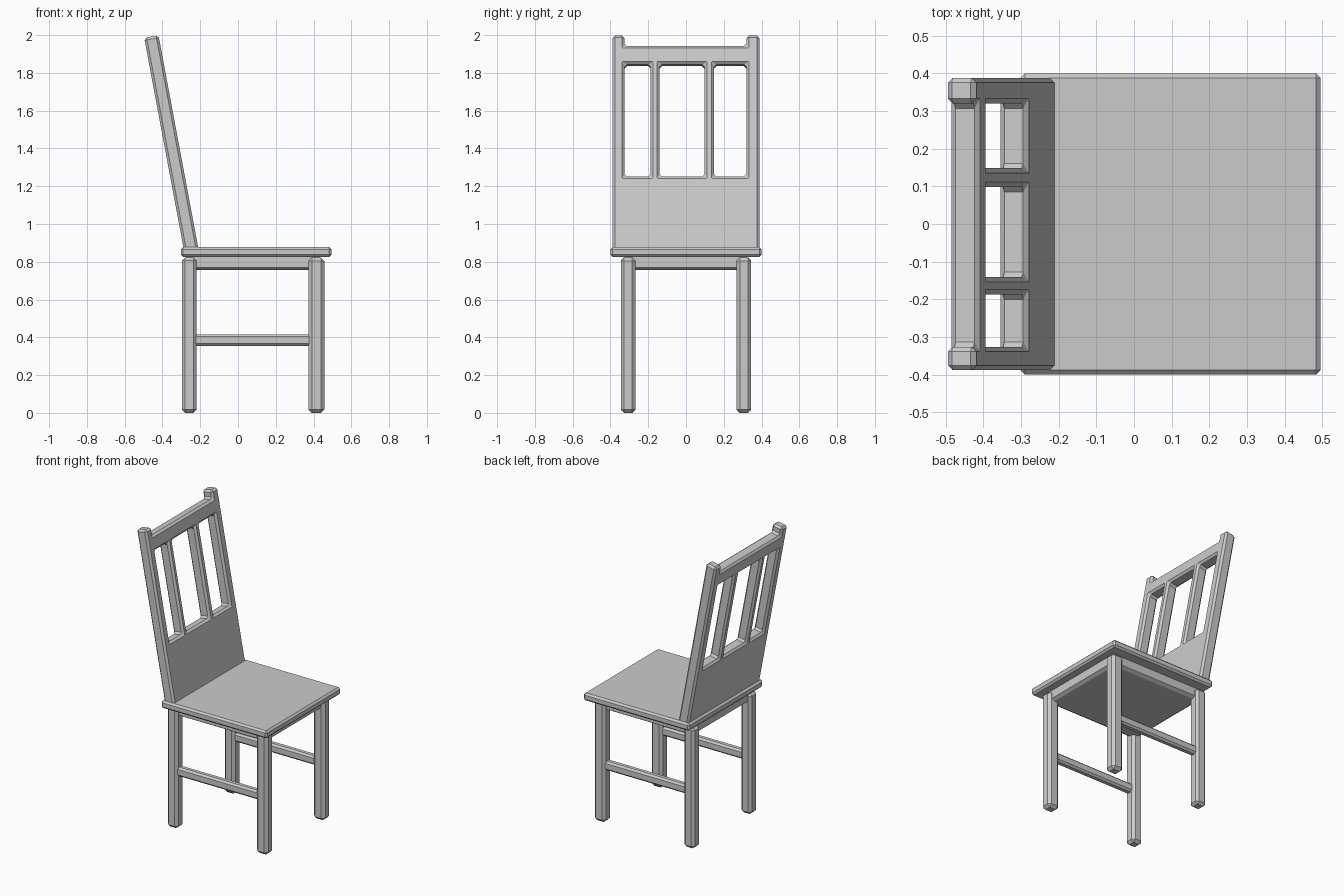
import bpy, bmesh
from math import radians, cos

if "Cube" in bpy.data.objects:
    bpy.data.objects.remove(bpy.data.objects["Cube"])

def finish(name, bm, bevel):
    bmesh.ops.recalc_face_normals(bm, faces=bm.faces)
    me = bpy.data.meshes.new(name)
    bm.to_mesh(me)
    bm.free()
    ob = bpy.data.objects.new(name, me)
    bpy.context.collection.objects.link(ob)
    if bevel:
        mod = ob.modifiers.new("chamfer", 'BEVEL')
        mod.width = bevel
        mod.segments = 1
        mod.limit_method = 'ANGLE'
        mod.angle_limit = radians(30)
    return ob

def cube(bm, x, y, z):
    verts = bmesh.ops.create_cube(bm, size=1)["verts"]
    for v in verts:
        for i, (lo, hi) in enumerate((x, y, z)):
            v.co[i] = hi if v.co[i] > 0 else lo

def box(name, x, y, z, bevel):
    bm = bmesh.new()
    cube(bm, x, y, z)
    return finish(name, bm, bevel)

# Seat
box("seat", (-0.302, 0.495), (-0.4, 0.4), (0.826, 0.878), 0.012)

# Legs and side stretchers, mirrored left and right
for side, s in (("left", -1), ("right", 1)):
    def span(a, b):
        return tuple(sorted((s * a, s * b)))
    leg_y = span(0.268, 0.345)
    box(f"{side}_back_leg", (-0.297, -0.219), leg_y, (0, 0.823), 0.017)
    box(f"{side}_front_leg", (0.373, 0.457), leg_y, (0, 0.823), 0.018)
    box(f"{side}_stretcher", (-0.24, 0.395), span(0.283, 0.331), (0.355, 0.416), 0.012)

# Solid block under the seat, its bottom edge tapering in
bm = bmesh.new()
cube(bm, (-0.275, 0.435), (-0.322, 0.322), (0.77, 0.83))
bottom = [f for f in bm.faces if f.calc_center_median().z < 0.775]
bmesh.ops.inset_region(bm, faces=bottom, thickness=0.03, depth=0)
for v in bottom[0].verts:
    v.co.z = 0.757
finish("seat_block", bm, 0)

# Leaning backrest: one panel with three windows and a lowered top rail
tilt = radians(10.6)
thick = 0.077
base_x, base_z = -0.245, 0.85
ys = [-0.388, -0.326, -0.187, -0.141, 0.098, 0.148, 0.32, 0.388]
zs = [0.85, 1.247, 1.84, 1.938, 1.992]
open_cells = {(c, 1) for c in (1, 3, 5)} | {(c, 3) for c in range(1, 6)}
bm = bmesh.new()
grid = [[bm.verts.new((-thick / 2, y, (z - base_z) / cos(tilt))) for z in zs] for y in ys]
for c in range(len(ys) - 1):
    for r in range(len(zs) - 1):
        if (c, r) not in open_cells:
            bm.faces.new((grid[c][r], grid[c + 1][r], grid[c + 1][r + 1], grid[c][r + 1]))
ext = bmesh.ops.extrude_face_region(bm, geom=bm.faces[:], use_keep_orig=True)
moved = [g for g in ext["geom"] if isinstance(g, bmesh.types.BMVert)]
bmesh.ops.translate(bm, verts=moved, vec=(thick, 0, 0))
back = finish("backrest", bm, 0.013)
back.location = (base_x, 0, base_z)
back.rotation_euler = (0, -tilt, 0)
